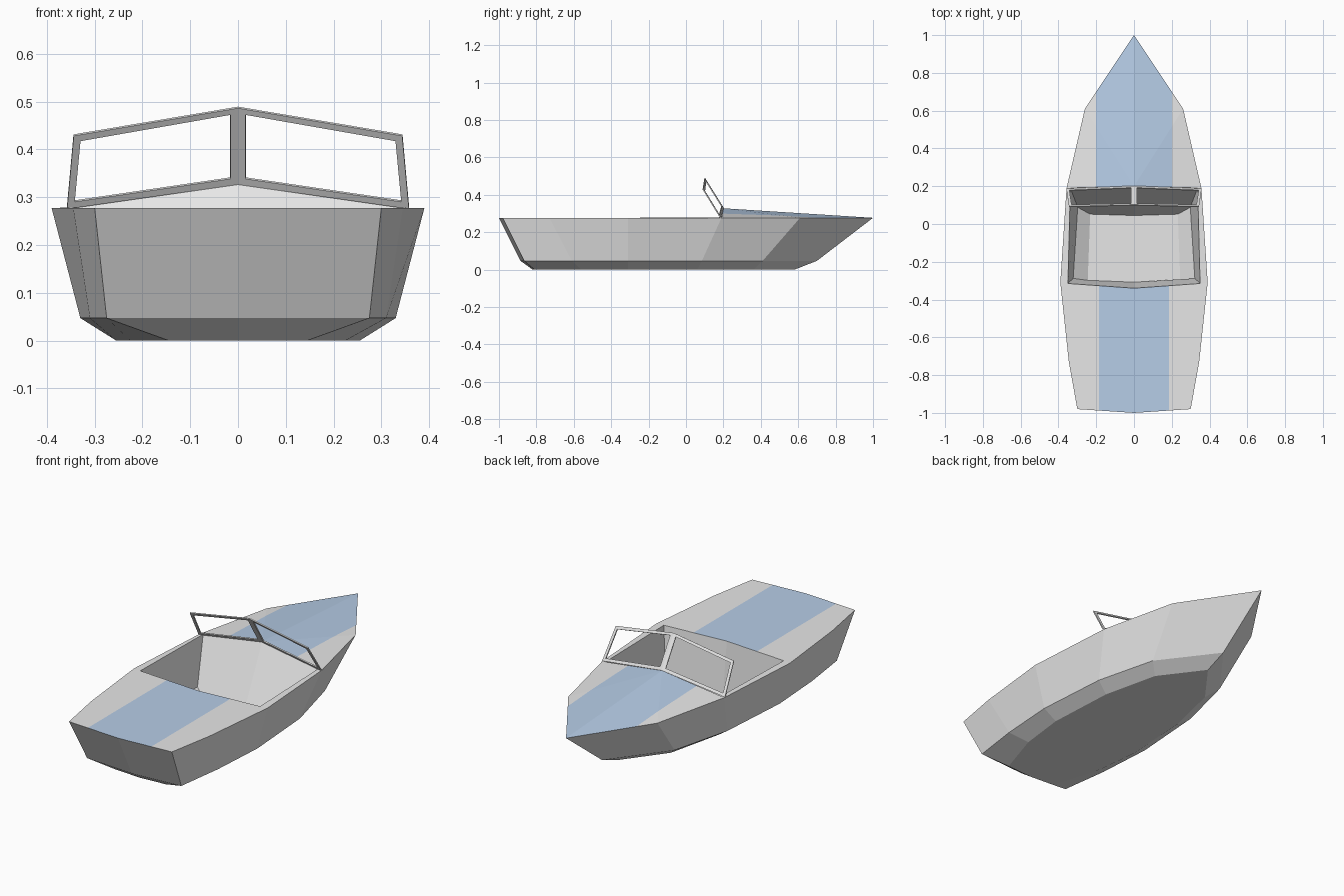
import bpy, bmesh
from mathutils import Vector

if "Cube" in bpy.data.objects:
    bpy.data.objects.remove(bpy.data.objects["Cube"])


def material(name, rgb):
    m = bpy.data.materials.new(name)
    m.diffuse_color = (*rgb, 1)
    m.use_nodes = True
    m.node_tree.nodes["Principled BSDF"].inputs["Base Color"].default_value = m.diffuse_color
    return m


grey = material("light_grey", (0.8, 0.8, 0.8))
blue = material("stripe_blue", (0.47, 0.61, 0.8))


def mirrored_face(bm, pts):
    """Add a face on the right side and its mirror image on the left."""
    right = bm.faces.new([bm.verts.new(p) for p in pts])
    left = bm.faces.new([bm.verts.new((-p[0], p[1], p[2])) for p in reversed(pts)])
    return [right, left]


def finish(bm, name, mats):
    bmesh.ops.recalc_face_normals(bm, faces=bm.faces[:])
    mesh = bpy.data.meshes.new(name)
    bm.to_mesh(mesh)
    bm.free()
    for m in mats:
        mesh.materials.append(m)
    ob = bpy.data.objects.new(name, mesh)
    bpy.context.collection.objects.link(ob)
    return ob


# Half outlines from bow to stern: gunwale, chine and bottom
def ring(z, pts):
    return [(x, y, z) for x, y in pts]


top = ring(0.277, [(0, 1), (.26, .61), (.357, .19), (.39, -.31), (.345, -.73), (.30, -.98), (0, -1)])
chine = ring(0.047, [(0, .70), (.22, .41), (.302, .085), (.33, -.31), (.31, -.61), (.275, -.865), (0, -.885)])
bottom = ring(0, [(0, .58), (.165, .36), (.235, .06), (.255, -.31), (.225, -.56), (.145, -.81), (0, -.82)])

bm = bmesh.new()

# Hull sides, transom and bottom
for a, b in ((top, chine), (chine, bottom)):
    for i in range(len(a) - 1):
        mirrored_face(bm, [a[i], a[i + 1], b[i + 1], b[i]])
mirrored_face(bm, bottom)

# Cockpit rim and floor corners
nose, rim_f = (0, .2, .328), (.337, .191, .28)
rim_b, rim_c = (.35, -.315, .277), (0, -.34, .277)
floor_n, floor_f = (0, .045, .005), (.232, .052, .005)
floor_b, floor_c = (.245, -.298, .005), (0, -.308, .005)
side_f, side_b = (.298, .088, .052), (.322, -.288, .052)

# Decks: raised foredeck, flat side decks and rear deck
A, B, C, D, E, F, G = top
mirrored_face(bm, [A, B, nose])
mirrored_face(bm, [B, C, rim_f, nose])
mirrored_face(bm, [C, D, rim_b, rim_f])
mirrored_face(bm, [D, E, F, G, rim_c, rim_b])

# Cockpit walls and floor
mirrored_face(bm, [nose, rim_f, side_f, floor_f, floor_n])
mirrored_face(bm, [rim_f, rim_b, side_b, side_f])
mirrored_face(bm, [rim_b, rim_c, floor_c, floor_b, side_b])
mirrored_face(bm, [side_f, side_b, floor_b, floor_f])
mirrored_face(bm, [floor_n, floor_f, floor_b, floor_c])
bmesh.ops.remove_doubles(bm, verts=bm.verts[:], dist=1e-4)


# Blue stripe cut along the fore and rear decks
def deck_faces(sign):
    out = []
    for f in bm.faces:
        if (min(v.co.z for v in f.verts) > .27 and f.calc_center_median().y * sign > .2
                and (sign > 0 or f.calc_center_median().y < -.4)):
            out.append(f)
    return out


for sign, half in ((1, .2), (-1, .185)):
    for x in (-half, half):
        fs = deck_faces(sign)
        geom = set(fs)
        for f in fs:
            geom.update(f.verts)
            geom.update(f.edges)
        bmesh.ops.bisect_plane(bm, geom=list(geom), dist=1e-5, plane_co=(x, 0, 0), plane_no=(1, 0, 0))
    for f in bm.faces:
        c = f.calc_center_median()
        low = min(v.co.z for v in f.verts)
        if low > .27 and c.y * sign > .1 and max(abs(v.co.x) for v in f.verts) < half + .001:
            f.material_index = 1
finish(bm, "boat_hull", [grey, blue])


# Windscreen frame: two open panes leaning back
def on_screen(x, z):
    t = x / .358
    return Vector((x, .2 - .015 * t - .625 * (z - .328 + .051 * t), z))


outer = [on_screen(*p) for p in ((0, .328), (.358, .277), (.344, .43), (0, .488))]
inner = [on_screen(*p) for p in ((.016, .340), (.342, .292), (.330, .419), (.016, .474))]
bm = bmesh.new()
for i in range(4):
    j = (i + 1) % 4
    mirrored_face(bm, [outer[i], outer[j], inner[j], inner[i]])
bmesh.ops.remove_doubles(bm, verts=bm.verts[:], dist=1e-4)
screen = finish(bm, "windscreen_frame", [grey])
solid = screen.modifiers.new("thickness", 'SOLIDIFY')
solid.thickness = .006
solid.offset = 0
